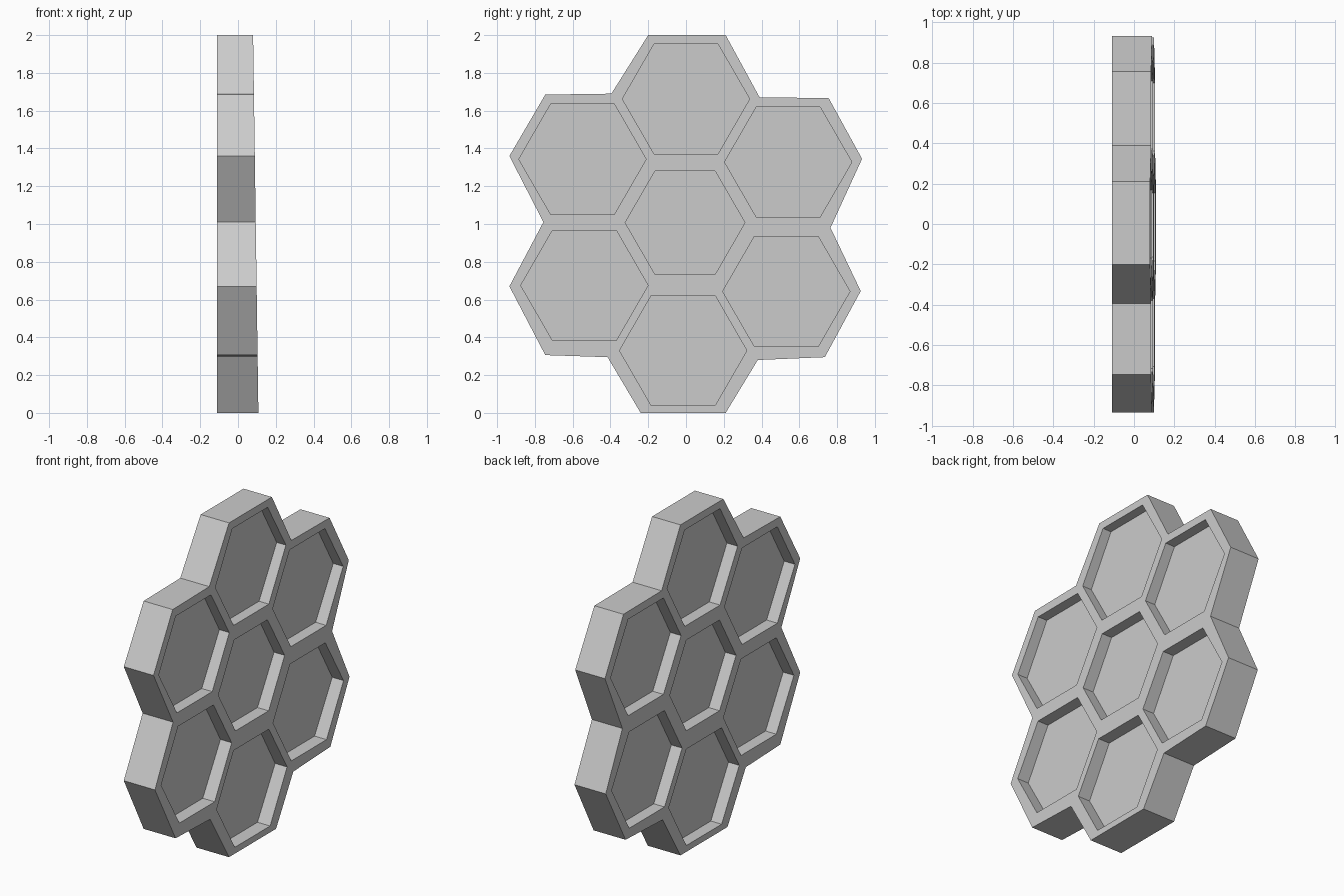
import bpy
import bmesh
from math import cos, sin, radians

if "Cube" in bpy.data.objects:
    bpy.data.objects.remove(bpy.data.objects["Cube"])

BACK = -0.11
FLOORS = {"left": 0.023, "right": -0.038}   # pocket floors on each side


def front_x(z):
    """The +x face leans slightly: thicker at the bottom."""
    return 0.108 - 0.014 * z


def add_prism(bm, points, x_low, x_high):
    """Prism along x from (y, z) points; x_high is a function of z."""
    low = [bm.verts.new((x_low, y, z)) for y, z in points]
    high = [bm.verts.new((x_high(z), y, z)) for y, z in points]
    bm.faces.new(low)
    bm.faces.new(high[::-1])
    for i in range(len(points)):
        j = (i + 1) % len(points)
        bm.faces.new((low[i], high[i], high[j], low[j]))


def finish(bm, name):
    bmesh.ops.recalc_face_normals(bm, faces=bm.faces)
    mesh = bpy.data.meshes.new(name)
    bm.to_mesh(mesh)
    bm.free()
    obj = bpy.data.objects.new(name, mesh)
    bpy.context.collection.objects.link(obj)
    return obj


def hexagon(y, z, r):
    return [(y + r * cos(radians(60 * k)), z + r * sin(radians(60 * k)))
            for k in range(6)]


# Plain grey
grey = bpy.data.materials.new("light grey")
grey.use_nodes = True
colour = (0.6, 0.6, 0.6, 1)
grey.diffuse_color = colour
grey.node_tree.nodes["Principled BSDF"].inputs["Base Color"].default_value = colour

# Panel: outline of seven joined hexagons, as (y, z)
outline = [
    (-0.2, 2), (0.21, 2), (0.39, 1.67), (0.755, 1.667), (0.932, 1.345),
    (0.765, 0.98), (0.925, 0.645), (0.735, 0.295), (0.38, 0.28),
    (0.21, 0), (-0.24, 0), (-0.415, 0.295), (-0.745, 0.306),
    (-0.935, 0.67), (-0.755, 1.01), (-0.935, 1.36), (-0.745, 1.685),
    (-0.395, 1.69),
]
bm = bmesh.new()
add_prism(bm, outline, BACK, front_x)
panel = finish(bm, "honeycomb_panel")
panel.data.materials.append(grey)

# Pockets: one hexagonal recess per cell on both sides, as (y, z, radius)
cells = [
    (0, 1.662, 0.337), (-0.005, 1.007, 0.317), (-0.015, 0.33, 0.337),
    (-0.548, 1.343, 0.337), (-0.538, 0.675, 0.337),
    (0.541, 1.328, 0.337), (0.531, 0.643, 0.337),
]
bm = bmesh.new()
for y, z, r in cells:
    points = hexagon(y, z, r)
    add_prism(bm, points, FLOORS["left"], lambda z: 0.3)
    add_prism(bm, points, -0.3, lambda z: FLOORS["right"])
cutter = finish(bm, "pocket_cutter")
cutter.hide_render = True

# Cut the pockets, then drop the helper
cut = panel.modifiers.new("pockets", "BOOLEAN")
cut.operation = "DIFFERENCE"
cut.solver = "EXACT"
cut.object = cutter
bpy.context.view_layer.objects.active = panel
panel.select_set(True)
bpy.ops.object.modifier_apply(modifier=cut.name)
bpy.data.objects.remove(cutter)
